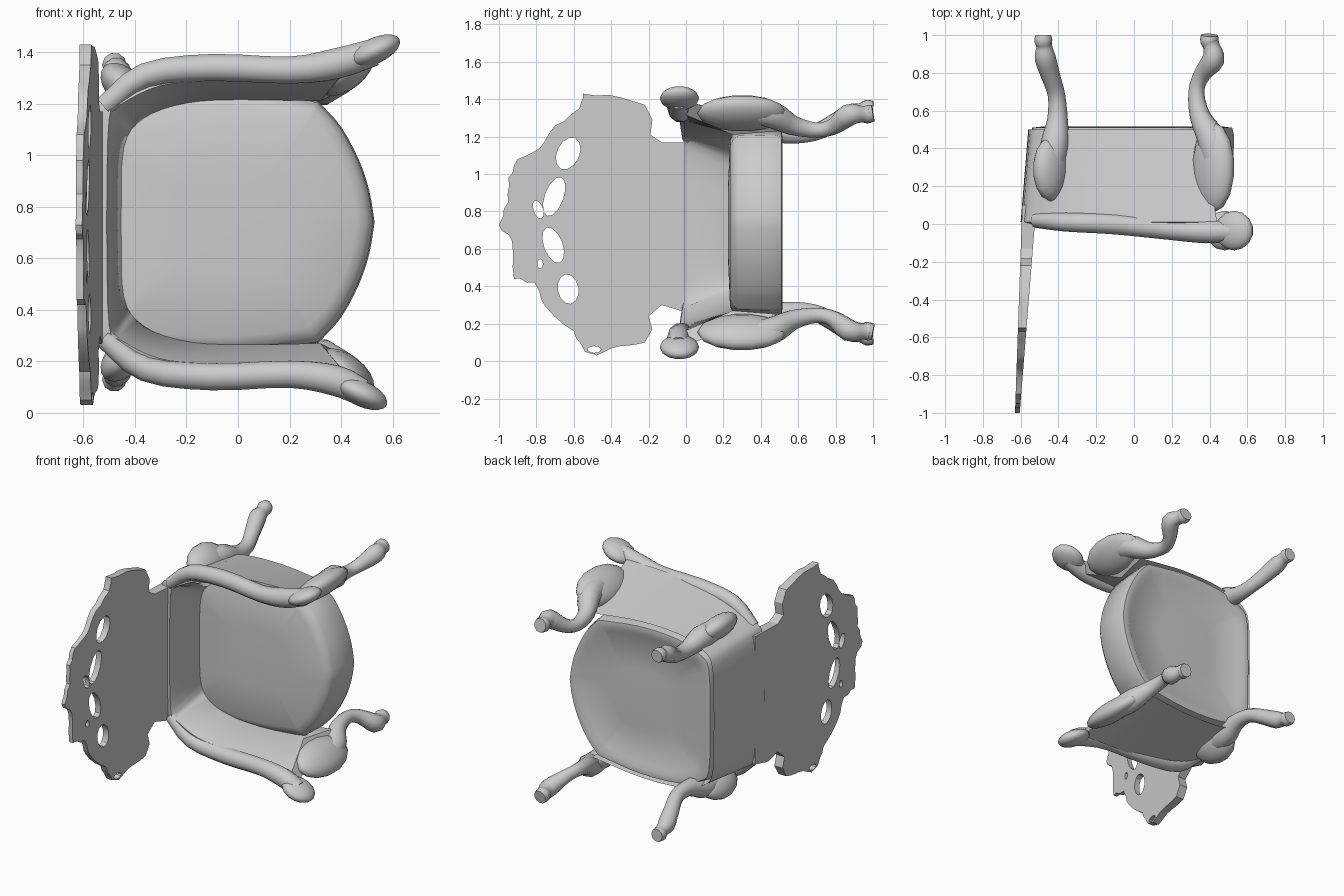
import bpy, bmesh, math, random
from mathutils import Matrix, Vector

random.seed(4)
MID = 0.74  # height of the chair's own mirror plane

if "Cube" in bpy.data.objects:
    bpy.data.objects.remove(bpy.data.objects["Cube"], do_unlink=True)

grey = bpy.data.materials.new("light_grey")
grey.use_nodes = True
grey.diffuse_color = (0.6, 0.6, 0.6, 1)
grey.node_tree.nodes["Principled BSDF"].inputs["Base Color"].default_value = (0.6, 0.6, 0.6, 1)


def finish(name, bm, angle=40):
    """Weld, orient and shade a bmesh, then link it as a named object."""
    bmesh.ops.remove_doubles(bm, verts=bm.verts, dist=0.0005)
    bmesh.ops.recalc_face_normals(bm, faces=bm.faces)
    mesh = bpy.data.meshes.new(name)
    bm.to_mesh(mesh)
    bm.free()
    mesh.materials.append(grey)
    ob = bpy.data.objects.new(name, mesh)
    bpy.context.collection.objects.link(ob)
    bpy.ops.object.select_all(action='DESELECT')
    ob.select_set(True)
    bpy.context.view_layer.objects.active = ob
    bpy.ops.object.shade_smooth_by_angle(angle=math.radians(angle))


def curve_bmesh(curve):
    """Turn a curve datablock into a bmesh."""
    ob = bpy.data.objects.new("helper", curve)
    bpy.context.collection.objects.link(ob)
    dg = bpy.context.evaluated_depsgraph_get()
    mesh = bpy.data.meshes.new_from_object(ob.evaluated_get(dg))
    bm = bmesh.new()
    bm.from_mesh(mesh)
    bpy.data.objects.remove(ob)
    bpy.data.meshes.remove(mesh)
    return bm


def smooth_line(pts, steps=4):
    """Catmull-Rom line through the points."""
    p = [Vector(q) for q in pts]
    p = [2 * p[0] - p[1]] + p + [2 * p[-1] - p[-2]]
    out = []
    for a, b, c, d in zip(p, p[1:], p[2:], p[3:]):
        for k in range(steps):
            t = k / steps
            out.append(0.5 * (2 * b + (c - a) * t + (2 * a - 5 * b + 4 * c - d) * t * t
                              + (3 * b - a - 3 * c + d) * t ** 3))
    return out + [p[-2]]


def place(z, top):
    return z if top else 2 * MID - z


def tube(name, pts, top):
    """Round limb through (x, y, z, radius) points."""
    cu = bpy.data.curves.new(name, 'CURVE')
    cu.dimensions = '3D'
    cu.bevel_depth = 1
    cu.bevel_resolution = 3
    cu.use_fill_caps = True
    line = smooth_line(pts, 3)
    sp = cu.splines.new('POLY')
    sp.points.add(len(line) - 1)
    for point, (x, y, z, r) in zip(sp.points, line):
        point.co = (x, y, place(z, top), 1)
        point.radius = r
    finish(name, curve_bmesh(cu), 60)


def lump(name, centre, size, tilt, top):
    """Flattened ball, tilted in the x-z plane."""
    bm = bmesh.new()
    bmesh.ops.create_uvsphere(bm, u_segments=14, v_segments=10, radius=1)
    x, y, z = centre
    turn = Matrix.Rotation(math.radians(-tilt if top else tilt), 4, 'Y')
    bm.transform(Matrix.Translation((x, y, place(z, top))) @ turn @ Matrix.Diagonal((*size, 1)))
    finish(name, bm, 60)


def mirrored(half):
    """Full outline from a half outline of (x, offset from the mid plane)."""
    return [(x, -h) for x, h in reversed(half)] + [(x, h) for x, h in half[1:]]


# Seat: a rounded D outline, lofted through its thickness
half = smooth_line([(-.55, 0), (-.54, .35), (-.47, .44), (-.3, .5), (0, .51), (.31, .47)], 3)
half += smooth_line([(.32, .46), (.4, .37), (.47, .24), (.51, .12), (.53, 0)], 3)
outline = mirrored(half)[:-1]
bm = bmesh.new()
rings = []
for y, s in [(.225, .4), (.235, .87), (.25, .94), (.28, .99), (.47, 1),
             (.51, .98), (.515, .9), (.495, .84), (.5, .4)]:
    rings.append([bm.verts.new((x * s, y, MID + h * s)) for x, h in outline])
n = len(outline)
for a, b in zip(rings, rings[1:]):
    for i in range(n):
        j = (i + 1) % n
        bm.faces.new((a[i], a[j], b[j], b[i]))
bm.faces.new(rings[0])
bm.faces.new(rings[-1])
finish("seat", bm, 50)

# Shell: U-shaped wall around the seat, lofted between four rails
rails = [
    (.5, [(-.56, 0), (-.55, .35), (-.48, .46), (-.3, .52), (0, .53), (.36, .49)]),
    (.01, [(-.6, 0), (-.59, .4), (-.51, .49), (-.35, .58), (-.1, .63), (.44, .65)]),
    (-.01, [(-.51, 0), (-.5, .4), (-.45, .46), (-.3, .53), (-.1, .55), (.41, .58)]),
    (.25, [(-.45, 0), (-.44, .28), (-.36, .4), (-.2, .46), (0, .475), (.32, .47)]),
]
bm = bmesh.new()
lines = [[bm.verts.new((x, y, MID + h)) for x, h in mirrored(smooth_line(r))] for y, r in rails]
for k in range(4):
    a, b = lines[k], lines[(k + 1) % 4]
    for i in range(len(a) - 1):
        bm.faces.new((a[i], a[i + 1], b[i + 1], b[i]))
for end in (0, -1):
    bm.faces.new([line[end] for line in lines])
finish("seat_shell", bm, 50)

# Backrest: scalloped plate with pierced openings, drawn as (y, z)
edge = [(.1, 1.17), (-.13, 1.17), (-.19, 1.21), (-.18, 1.29), (-.22, 1.37), (-.35, 1.41),
        (-.55, 1.43), (-.57, 1.35), (-.7, 1.26), (-.78, 1.14), (-.9, 1.08), (-.95, .98),
        (-.95, .85), (-1, .73), (-.93, .64), (-.92, .44), (-.81, .42), (-.75, .29),
        (-.6, .16), (-.54, .05), (-.48, .03), (-.35, .08), (-.22, .1), (-.18, .17),
        (-.2, .24), (-.13, .3), (-.03, .27), (.1, .3)]
holes = [(-.63, 1.11, .06, .09, -25), (-.705, .88, .05, .11, -20), (-.79, .81, .025, .05, 20),
         (-.71, .62, .05, .1, 20), (-.63, .385, .055, .08, 10), (-.78, .52, .015, .025, 0),
         (-.49, .062, .035, .018, 0)]
loops = []
pts = []
for (ya, za), (yb, zb) in zip(edge, edge[1:] + edge[:1]):
    for t in (0, .33, .67):
        j = .008 if t and ya < -.3 else 0
        pts.append((ya + (yb - ya) * t + random.uniform(-j, j),
                    za + (zb - za) * t + random.uniform(-j, j)))
loops.append(pts)
for y, z, ry, rz, tilt in holes:
    turn = Matrix.Rotation(math.radians(tilt), 2)
    ring = []
    for k in range(12):
        a = k * math.tau / 12
        v = turn @ Vector((ry * math.cos(a), rz * math.sin(a)))
        ring.append((y + v.x, z + v.y))
    loops.append(ring)
cu = bpy.data.curves.new("backrest", 'CURVE')
cu.dimensions = '2D'
cu.fill_mode = 'BOTH'
cu.extrude = .05
for loop in loops:
    sp = cu.splines.new('POLY')
    sp.points.add(len(loop) - 1)
    for point, (y, z) in zip(sp.points, loop):
        point.co = (y, z, 0, 1)
    sp.use_cyclic_u = True
bm = curve_bmesh(cu)
for v in bm.verts:  # stand the plate up, leaning and thinning toward its rim
    y, z, side = v.co
    x = -.525 + .08 * y if side > 0 else -.595 + .035 * y
    v.co = (x, y, z)
finish("backrest", bm, 30)

# Arms and legs, one set for each side
for side, top in (("left", True), ("right", False)):
    reach = 0 if top else -.05
    tube(side + "_armrest", [(-.52, .02, 1.19, .04), (-.36, .01, 1.31, .05), (-.1, 0, 1.34, .055),
                             (.2, -.03, 1.33, .055), (.38, -.04, 1.355, .062),
                             (.53 + reach, -.04, 1.4, .055)], top)
    lump(side + "_arm_knob", (.53 + reach, -.035, 1.405), (.11, .105, .05), 25, top)
    lump(side + "_front_knee", (.42, .3, 1.325), (.13, .24, .07), 38, top)
    tube(side + "_front_leg", [(.43, .3, 1.34, .06), (.41, .45, 1.32, .075), (.35, .57, 1.26, .055),
                               (.33, .7, 1.235, .042), (.36, .79, 1.255, .045),
                               (.42, .87, 1.315, .06), (.41, .94, 1.32, .045),
                               (.4, .97, 1.32, .05), (.4, 1, 1.325, .045)], top)
    lump(side + "_back_knee", (-.44, .29, 1.265), (.115, .17, .07), -45, top)
    tube(side + "_back_leg", [(-.44, .28, 1.26, .06), (-.42, .42, 1.25, .075), (-.405, .55, 1.215, .055),
                              (-.41, .68, 1.22, .046), (-.44, .78, 1.265, .05),
                              (-.47, .88, 1.32, .056), (-.475, .94, 1.34, .042),
                              (-.48, .97, 1.35, .048), (-.48, 1, 1.35, .042)], top)
